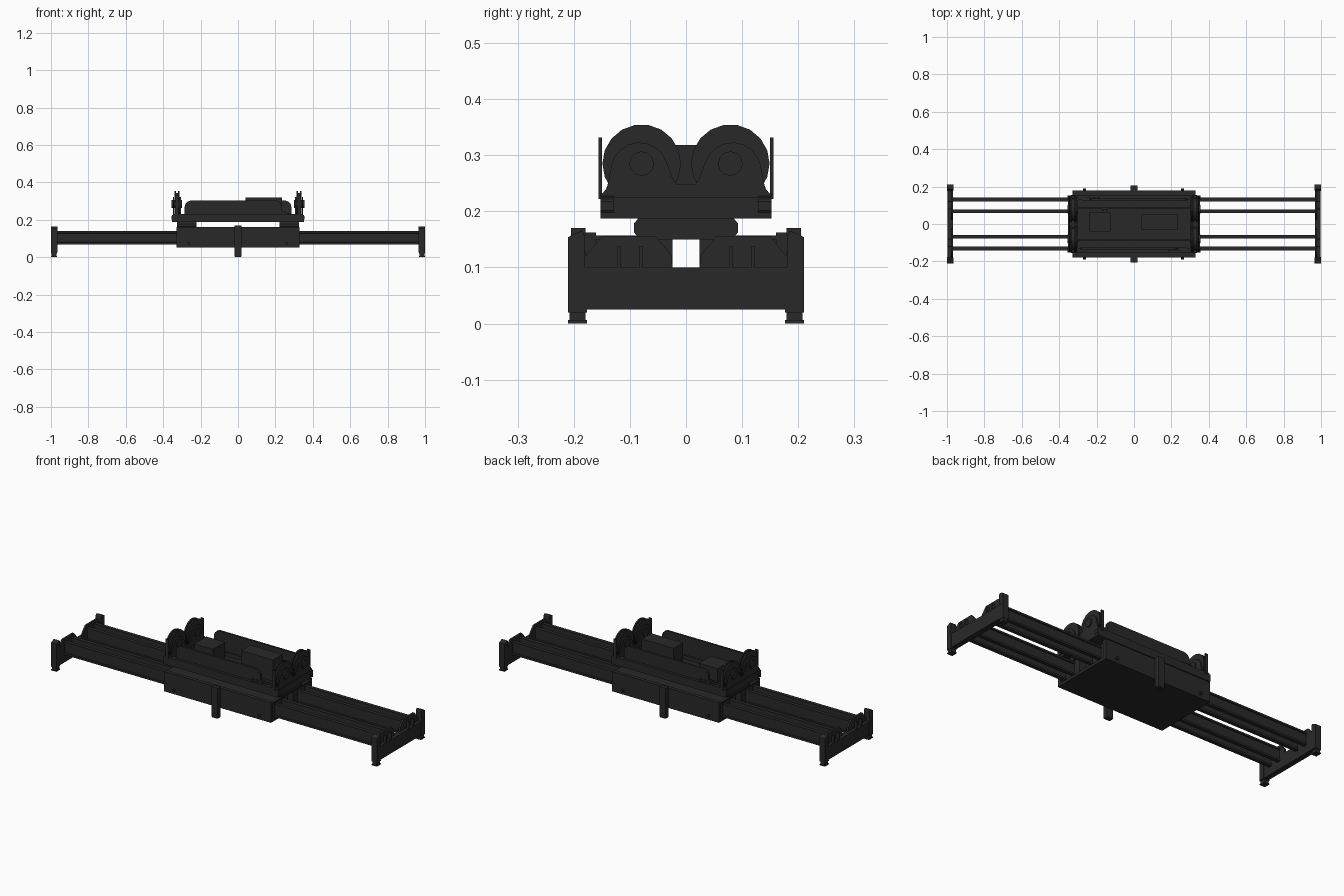
import bpy, bmesh, math
from mathutils import Vector

if "Cube" in bpy.data.objects:
    bpy.data.objects.remove(bpy.data.objects["Cube"])

mat = bpy.data.materials.new("dark_steel")
mat.diffuse_color = (0.022, 0.022, 0.022, 1)
mat.use_nodes = True
mat.node_tree.nodes["Principled BSDF"].inputs["Base Color"].default_value = mat.diffuse_color


def finish(name, bm, smooth=False):
    bmesh.ops.recalc_face_normals(bm, faces=bm.faces)
    me = bpy.data.meshes.new(name)
    bm.to_mesh(me)
    bm.free()
    ob = bpy.data.objects.new(name, me)
    bpy.context.collection.objects.link(ob)
    me.materials.append(mat)
    return ob


def box(name, x, y, z):
    bm = bmesh.new()
    bmesh.ops.create_cube(bm, size=1)
    for v in bm.verts:
        v.co = Vector([(r[0] + r[1]) / 2 + c * (r[1] - r[0]) for r, c in zip((x, y, z), v.co)])
    return finish(name, bm)


def extrude(name, pts, a, b, axis):
    """Prism: pts are (y,z) along X, (x,z) along Y, (x,y) along Z."""
    place = {"X": lambda p, t: (t, p[0], p[1]), "Y": lambda p, t: (p[0], t, p[1]),
             "Z": lambda p, t: (p[0], p[1], t)}[axis]
    bm = bmesh.new()
    lo = [bm.verts.new(place(p, a)) for p in pts]
    hi = [bm.verts.new(place(p, b)) for p in pts]
    bm.faces.new(lo)
    bm.faces.new(hi)
    for i in range(len(pts)):
        j = (i + 1) % len(pts)
        bm.faces.new((lo[i], lo[j], hi[j], hi[i]))
    return finish(name, bm)


def span(s, a, b):
    return (min(s * a, s * b), max(s * a, s * b))


def circle(cx, cy, r, n, a0=0.0, a1=2 * math.pi, closed=False):
    m = n - 1 if closed else n
    return [(cx + r * math.cos(a0 + (a1 - a0) * i / m),
             cy + r * math.sin(a0 + (a1 - a0) * i / m)) for i in range(n)]


def mirrored(half):
    return half + [(-y, z) for y, z in reversed(half)]


SIDES = (1, -1)

# telescopic I-beams running the whole length
for s in SIDES:
    for n, yc in (("outer", 0.131), ("inner", 0.068)):
        half = [(0.010, 0.068), (0.010, 0.078), (0.005, 0.080),
                (0.005, 0.128), (0.010, 0.130), (0.010, 0.140)]
        extrude(f"{n}_telescopic_beam", [(s * yc + y, z) for y, z in mirrored(half)], -0.97, 0.97, "X")

# end beams with raised, chamfered shoulders, ribs and corner twistlocks
end_profile = mirrored([(0.21, 0.025), (0.21, 0.154), (0.203, 0.158), (0.186, 0.165), (0.181, 0.158),
                        (0.179, 0.120), (0.150, 0.156), (0.055, 0.156), (0.026, 0.122), (0.024, 0.100)])
for s in SIDES:
    extrude("end_plate", end_profile, s * 0.967, s * 0.978, "X")
    box("end_beam", span(s, 0.967, 0.997), (-0.21, 0.21), (0.025, 0.10))
    for t in SIDES:
        extrude("corner_block", [(t * 0.21, 0.025), (t * 0.21, 0.154), (t * 0.203, 0.158),
                                 (t * 0.186, 0.165), (t * 0.180, 0.156), (t * 0.180, 0.025)],
                s * 0.965, s * 0.999, "X")
        box("corner_latch", span(s, 0.97, 1.0), span(t, 0.182, 0.198), (0.10, 0.118))
        box("corner_foot", span(s, 0.970, 0.996), span(t, 0.179, 0.208), (0.006, 0.026))
        box("foot_collar", span(s, 0.967, 0.999), span(t, 0.176, 0.21), (0.020, 0.025))
        box("twistlock", span(s, 0.967, 0.999), span(t, 0.176, 0.21), (0.0, 0.006))
        for y in (0.12, 0.08):
            box("end_rib", span(s, 0.967, 0.995), span(t, y - 0.003, y + 0.003), (0.10, 0.137))

# central box: two closed side housings, floor and roof around an open tunnel
box("center_floor", (-0.328, 0.328), (-0.18, 0.18), (0.052, 0.066))
box("center_roof", (-0.328, 0.328), (-0.175, 0.175), (0.150, 0.157))
for s in SIDES:
    box("center_housing", (-0.322, 0.322), span(s, 0.024, 0.16), (0.06, 0.151))
    box("center_side", (-0.328, 0.328), span(s, 0.16, 0.18), (0.052, 0.162))
    for x in (-0.265, 0.26):
        bm = bmesh.new()
        bmesh.ops.create_cone(bm, cap_ends=True, segments=8, radius1=0.008, radius2=0.008, depth=0.014)
        for v in bm.verts:
            v.co = Vector((x + v.co.x, s * 0.184 + v.co.z, 0.075 + v.co.y))
        finish("side_pin", bm)
    # guide post with foot
    box("guide_post", (-0.019, 0.019), span(s, 0.179, 0.205), (0.004, 0.170))
    box("guide_post_tip", (-0.017, 0.017), span(s, 0.181, 0.203), (0.0, 0.004))

# pedestals between central box and head frame
for s in SIDES:
    extrude("pedestal", mirrored([(0.086, 0.155), (0.093, 0.163), (0.093, 0.178), (0.083, 0.19)]),
            s * 0.222, s * 0.326, "X")

# head frame: floor, shaped rails and end walls
box("head_floor", (-0.33, 0.33), (-0.145, 0.145), (0.188, 0.200))
rail = [(0.325, 0.187), (0.348, 0.192), (0.355, 0.202), (0.355, 0.218), (0.345, 0.232)]
for s in SIDES:
    extrude("head_rail", mirrored(rail), s * 0.128, s * 0.152, "Y")
    box("head_inner_rail", (-0.33, 0.33), span(s, 0.08, 0.092), (0.195, 0.222))
    # long rounded guard, offset toward opposite ends front and back
    a, b, r = -0.285, 0.235, 0.035
    prof = [(a, 0.215), (b + 0.045, 0.215), (b + 0.045, 0.235), (b, 0.24)]
    prof += circle(b - r, 0.303 - r, r, 6, 0, math.pi / 2, True)
    prof += circle(a + r, 0.303 - r, r, 6, math.pi / 2, math.pi, True)
    extrude("long_guard", [(-s * -x if s < 0 else -x, z) if s > 0 else (-x * -1, z) for x, z in prof],
            s * 0.125, s * 0.137, "Y")
    # small row of connectors beside each guard
    for k in range(3):
        x = s * (-0.24 + k * 0.025)
        box("connector", (x - 0.008, x + 0.008), span(s, 0.125, 0.142), (0.222, 0.243))

# equipment cabinets
box("large_cabinet", (0.04, 0.235), (-0.03, 0.052), (0.198, 0.318))
box("small_cabinet", (-0.24, -0.125), (-0.04, 0.065), (0.198, 0.285))
box("cabinet_pipe", (-0.17, -0.145), (0.065, 0.08), (0.198, 0.262))

# sheave brackets: double-domed plates either side of the wheels
half = [(0.152, 0.187), (0.152, 0.228), (0.141, 0.242), (0.136, 0.265)]
half += circle(0.083, 0.272, 0.051, 9, math.radians(12), math.radians(160), True)
half += [(0.022, 0.255), (0.016, 0.248)]
for s in SIDES:
    for x in (0.309, 0.345):
        extrude("sheave_bracket", mirrored(half), s * (x - 0.003), s * (x + 0.003), "X")
    box("bracket_base", span(s, 0.300, 0.352), (-0.152, 0.152), (0.187, 0.226))
    for t in SIDES:
        yc, zc = t * 0.079, 0.285
        # grooved wheel: rims with a narrower core
        for x0, x1, r in ((0.314, 0.322, 0.070), (0.321, 0.333, 0.060), (0.332, 0.340, 0.070)):
            extrude("sheave_wheel", circle(yc, zc, r, 18), s * x0, s * x1, "X")
        extrude("sheave_hub", circle(yc, zc, 0.022, 12), s * 0.300, s * 0.356, "X")
        box("rope_guard", span(s, 0.318, 0.336), span(t, 0.150, 0.156), (0.222, 0.332))
